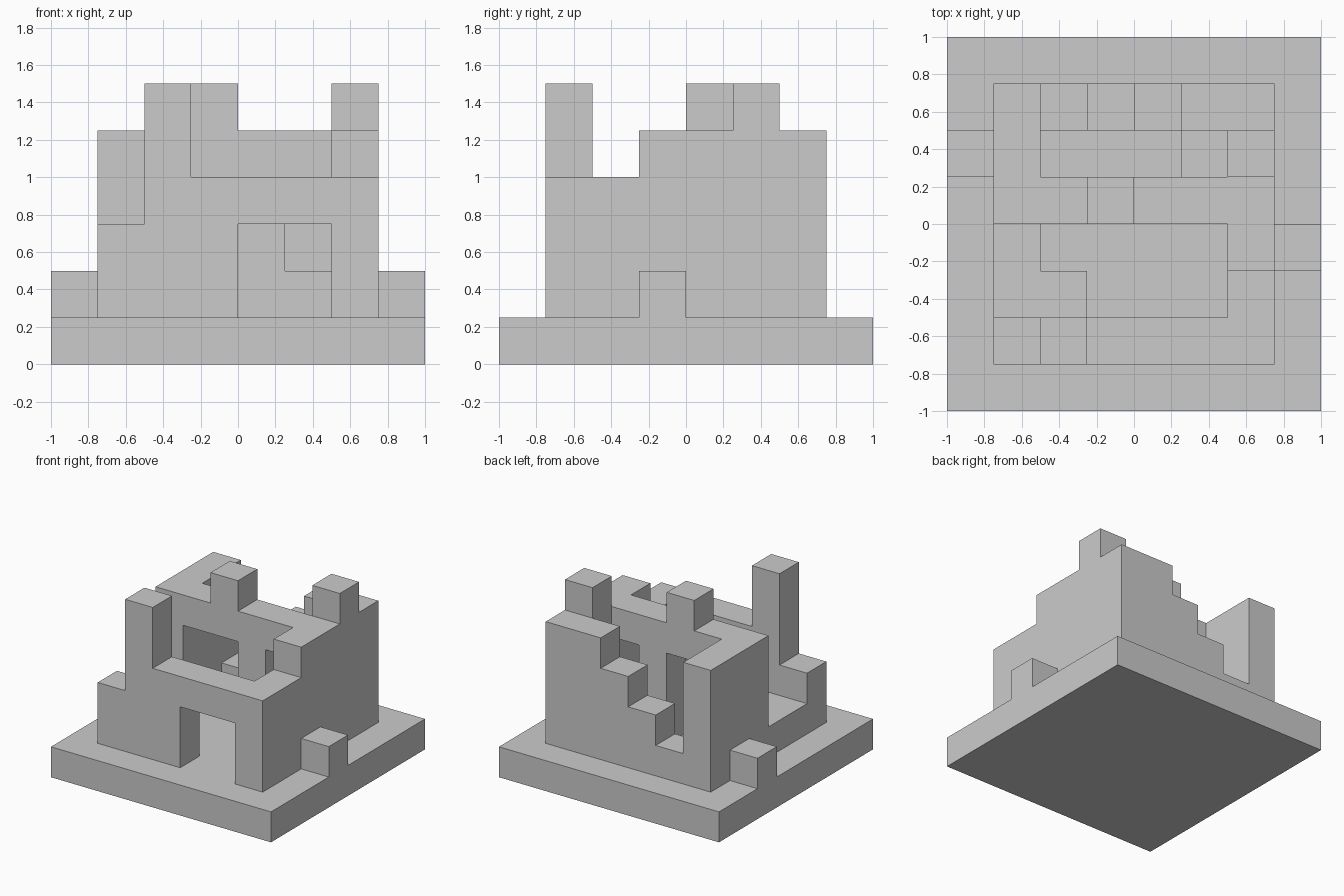
import bpy, bmesh
from mathutils import Vector

if "Cube" in bpy.data.objects:
    bpy.data.objects.remove(bpy.data.objects["Cube"])

C = 0.25            # cell size
parts = {}          # part name -> set of filled cells (8 x 8 x 6 grid)


def cells(x0, x1, y0, y1, z0, z1):
    return {(x, y, z) for x in range(x0, x1) for y in range(y0, y1) for z in range(z0, z1)}


def wall(along_x, fixed, start, heights):
    """One-cell-thick wall whose top follows a list of heights."""
    out = set()
    for i, h in enumerate(heights, start):
        x, y = (i, fixed) if along_x else (fixed, i)
        out |= cells(x, x + 1, y, y + 1, 1, h)
    return out


# Square plinth
parts["plinth"] = cells(0, 8, 0, 8, 0, 1)

# Front wall with tall post and doorway
parts["front_wall"] = wall(True, 1, 1, [3, 6, 4, 4, 4, 4]) - cells(4, 6, 1, 2, 1, 3)

# Back wall crumbling down in steps
parts["back_wall"] = wall(True, 6, 1, [5, 2, 3, 4, 5, 5])

# Side walls between front and back
parts["left_wall"] = wall(False, 1, 2, [2, 2, 5, 5])
parts["right_wall"] = wall(False, 6, 2, [4, 5, 5, 6])

# Dividing wall with wide doorway, small window and one merlon
parts["dividing_wall"] = (wall(True, 4, 2, [5, 6, 5, 5])
                          - cells(2, 4, 4, 5, 1, 4) - cells(5, 6, 4, 5, 2, 4))

# Loose fallen blocks, inside and outside
for i, (x, y) in enumerate([(0, 5), (7, 3), (2, 2), (5, 5)], 1):
    parts[f"fallen_block_{i}"] = cells(x, x + 1, y, y + 1, 1, 2)

solid = set().union(*parts.values())


def build(name, filled):
    """Skin only the exposed cell faces, then merge the coplanar ones."""
    bm = bmesh.new()
    for cell in filled:
        for axis in range(3):
            for side in (0, 1):
                near = list(cell)
                near[axis] += 2 * side - 1
                if tuple(near) in solid:
                    continue
                a, b = (axis + 1) % 3, (axis + 2) % 3
                ring = [(0, 0), (1, 0), (1, 1), (0, 1)]
                verts = []
                for da, db in (ring if side else ring[::-1]):
                    p = Vector(cell)
                    p[axis] += side
                    p[a] += da
                    p[b] += db
                    verts.append(bm.verts.new((p - Vector((4, 4, 0))) * C))
                bm.faces.new(verts)
    bmesh.ops.remove_doubles(bm, verts=bm.verts, dist=0.001)
    bmesh.ops.dissolve_limit(bm, angle_limit=0.01, verts=bm.verts, edges=bm.edges)
    mesh = bpy.data.meshes.new(name)
    bm.to_mesh(mesh)
    bm.free()
    bpy.context.collection.objects.link(bpy.data.objects.new(name, mesh))


for name, filled in parts.items():
    build(name, filled)
